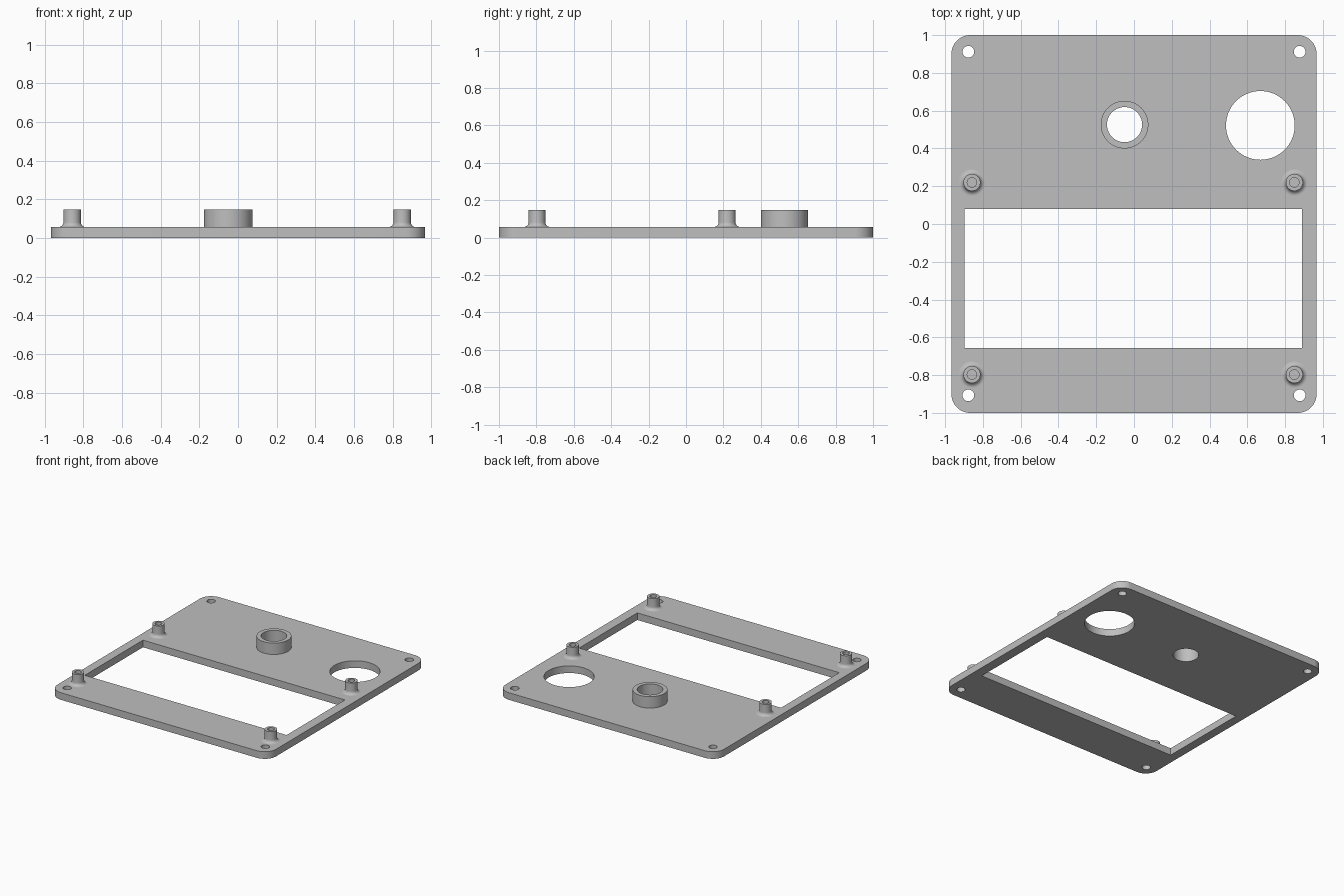
import bpy
import bmesh
from math import pi, cos, sin
from mathutils import Vector

if "Cube" in bpy.data.objects:
    bpy.data.objects.remove(bpy.data.objects["Cube"], do_unlink=True)

PLATE_TOP = 0.057
POST_TOP = 0.148

grey = bpy.data.materials.new("plain grey")
grey.use_nodes = True
colour = (0.52, 0.52, 0.52, 1)
grey.diffuse_color = colour
grey.node_tree.nodes["Principled BSDF"].inputs["Base Color"].default_value = colour


def finish(bm, name):
    bmesh.ops.recalc_face_normals(bm, faces=bm.faces)
    mesh = bpy.data.meshes.new(name)
    bm.to_mesh(mesh)
    bm.free()
    mesh.materials.append(grey)
    obj = bpy.data.objects.new(name, mesh)
    bpy.context.collection.objects.link(obj)
    bpy.ops.object.select_all(action="DESELECT")
    obj.select_set(True)
    bpy.context.view_layer.objects.active = obj
    bpy.ops.object.shade_smooth_by_angle(angle=pi / 6)
    return obj


def arc(x, y, r, start, sweep, steps):
    return [(x + r * cos(start + sweep * i / steps),
             y + r * sin(start + sweep * i / steps)) for i in range(steps + 1)]


def circle(x, y, r, steps=64):
    return arc(x, y, r, 0, 2 * pi, steps)[:-1]


def rounded_rectangle(hx, hy, r):
    points = []
    for i, (sx, sy) in enumerate([(1, 1), (-1, 1), (-1, -1), (1, -1)]):
        points += arc(sx * (hx - r), sy * (hy - r), r, i * pi / 2, pi / 2, 12)
    return points


def extruded_sheet(name, loops, height):
    """Fill an outline with holes and give it thickness."""
    bm = bmesh.new()
    edges = []
    for loop in loops:
        verts = [bm.verts.new((x, y, 0)) for x, y in loop]
        edges += [bm.edges.new((v, verts[i - 1])) for i, v in enumerate(verts)]
    bmesh.ops.triangle_fill(bm, edges=edges, use_beauty=True, normal=(0, 0, 1))
    grown = bmesh.ops.extrude_face_region(bm, geom=bm.faces[:], use_keep_orig=True)
    top = [g for g in grown["geom"] if isinstance(g, bmesh.types.BMVert)]
    bmesh.ops.translate(bm, verts=top, vec=(0, 0, height))
    return finish(bm, name)


def turned(name, x, y, profile, steps=48):
    """Spin a radius/height profile around a vertical axis."""
    bm = bmesh.new()
    verts = [bm.verts.new((r, 0, z)) for r, z in profile]
    edges = [bm.edges.new(pair) for pair in zip(verts, verts[1:])]
    bmesh.ops.spin(bm, geom=verts + edges, axis=(0, 0, 1), cent=(0, 0, 0),
                   angle=2 * pi, steps=steps, use_duplicate=False)
    bmesh.ops.remove_doubles(bm, verts=bm.verts, dist=0.0001)
    obj = finish(bm, name)
    obj.location = Vector((x, y, 0))
    return obj


# Base plate with window, round openings and corner screw holes
window = [(-0.897, -0.656), (0.89, -0.656), (0.89, 0.08), (-0.897, 0.08)]
ring_x, ring_y, ring_bore = -0.05, 0.526, 0.093
holes = [window, circle(0.669, 0.522, 0.182), circle(ring_x, ring_y, ring_bore)]
holes += [circle(x, y, 0.031, 32) for x in (-0.877, 0.877) for y in (-0.907, 0.912)]
extruded_sheet("base_plate", [rounded_rectangle(0.967, 1, 0.1)] + holes, PLATE_TOP)

# Raised collar around the middle opening
turned("collar", ring_x, ring_y,
       [(ring_bore, PLATE_TOP), (ring_bore, POST_TOP),
        (0.126, POST_TOP), (0.126, PLATE_TOP)], 64)

# Four filleted standoffs with blind screw holes
post_r, bore_r, fillet = 0.045, 0.025, 0.025
post = [(0, PLATE_TOP + 0.001), (bore_r, PLATE_TOP + 0.001),
        (bore_r, POST_TOP), (post_r, POST_TOP)]
post += arc(post_r + fillet, PLATE_TOP + fillet, fillet, pi, pi / 2, 8)
for side, x in (("right", -0.858), ("left", 0.849)):
    for end, y in (("front", -0.797), ("back", 0.22)):
        turned(f"{end}_{side}_standoff", x, y, post)
